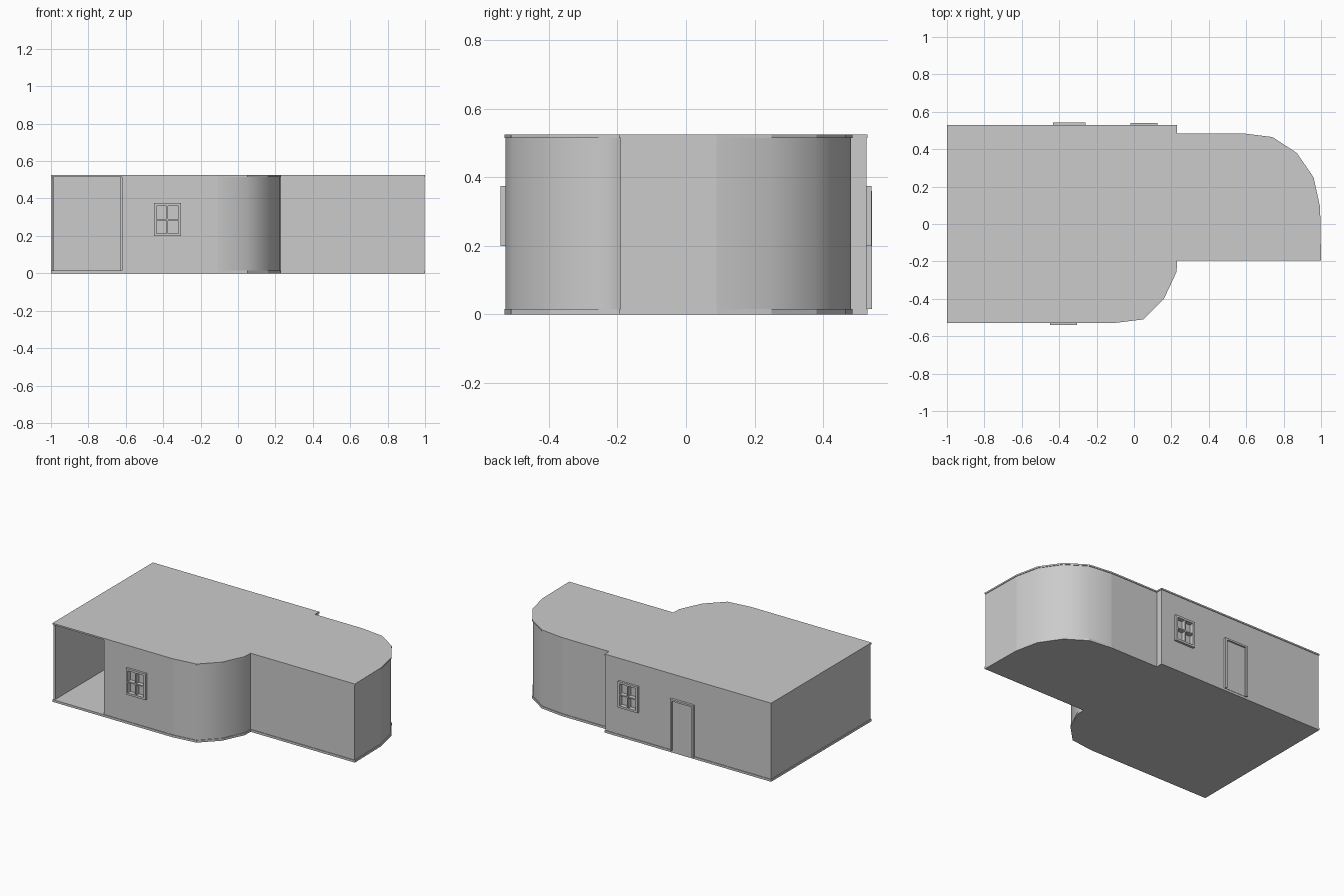
import bpy, bmesh
from mathutils import Vector

if "Cube" in bpy.data.objects:
    bpy.data.objects.remove(bpy.data.objects["Cube"])

H, FLOOR, ROOF, T, LIP = 0.525, 0.015, 0.515, 0.01, 0.004

# Floor plan outline, counter-clockwise from the front left corner
PLAN = [(-1, -.53), (-.62, -.53), (-.11, -.53), (.05, -.51), (.16, -.40), (.228, -.255),
        (.23, -.195), (1, -.195), (.995, .09), (.96, .25), (.87, .38), (.74, .465),
        (.58, .485), (.23, .485), (.23, .53), (-1, .53)]


def offset(pts, d):
    """Inset a closed outline with mitred corners."""
    out = []
    n = len(pts)
    for i in range(n):
        p, q, r = (Vector(pts[k % n]) for k in (i - 1, i, i + 1))
        a, b = (q - p).normalized(), (r - q).normalized()
        na, nb = Vector((-a.y, a.x)), Vector((-b.y, b.x))
        out.append(tuple(q + (na + nb) * d / (1 + na.dot(nb))))
    return out


def prism(name, pts, z0, z1, smooth=False):
    bm = bmesh.new()
    f = bm.faces.new([bm.verts.new((x, y, z0)) for x, y in pts])
    ext = bmesh.ops.extrude_face_region(bm, geom=[f])
    top = [v for v in ext["geom"] if isinstance(v, bmesh.types.BMVert)]
    bmesh.ops.translate(bm, verts=top, vec=(0, 0, z1 - z0))
    bmesh.ops.recalc_face_normals(bm, faces=bm.faces)
    me = bpy.data.meshes.new(name)
    bm.to_mesh(me)
    bm.free()
    ob = bpy.data.objects.new(name, me)
    bpy.context.collection.objects.link(ob)
    if smooth:
        bpy.ops.object.select_all(action='DESELECT')
        bpy.context.view_layer.objects.active = ob
        ob.select_set(True)
        bpy.ops.object.shade_smooth_by_angle(angle=0.9)
    return ob


def box(name, x0, x1, y0, y1, z0, z1):
    return prism(name, [(x0, y0), (x1, y0), (x1, y1), (x0, y1)], z0, z1)


# Floor and roof slabs
prism("floor_slab", PLAN, 0, FLOOR)
prism("roof_slab", PLAN, ROOF, H)

# Outer walls, leaving the garage opening between points 0 and 1
outer, inner = offset(PLAN, LIP), offset(PLAN, LIP + T)


def wall(name, i, j, smooth=False):
    ids = [k % len(PLAN) for k in range(i, j + 1)]
    return prism(name, [outer[k] for k in ids] + [inner[k] for k in reversed(ids)],
                 FLOOR, ROOF, smooth)


front = wall("front_wall", 1, 2)
wall("front_curved_wall", 2, 6, True)
wall("wing_front_wall", 6, 7)
wall("wing_end_wall", 7, 8)
wall("wing_curved_wall", 8, 12, True)
wall("wing_back_wall", 12, 13)
wall("step_wall", 13, 14)
back = wall("back_wall", 14, 15)
wall("left_wall", 15, 16)

# Inner partitions
for name, x in (("garage_partition", -.63), ("room_partition", -.28)):
    box(name, x, x + T, -.516, .516, FLOOR, ROOF)


def cut(target, x0, x1, y, z0, z1):
    """Cut an opening through a wall."""
    c = box("cutter", x0, x1, y - .05, y + .05, z0, z1)
    c.hide_render = True
    m = target.modifiers.new("opening", 'BOOLEAN')
    m.object, m.solver = c, 'EXACT'
    bpy.context.view_layer.objects.active = target
    bpy.ops.object.modifier_apply(modifier=m.name)
    bpy.data.objects.remove(c)


def window(name, target, cx, s):
    """Four-pane window; s is the outward y direction."""
    w, z0, z1, b = .073, .2, .375, .014
    y0, y1 = sorted((s * .51, s * .541))
    cut(target, cx - w + .005, cx + w - .005, s * .52, z0 + .005, z1 - .005)
    zm = (z0 + z1) / 2
    for sx in (-1, 1):
        xa, xb = sorted((cx + sx * w, cx + sx * (w - b)))
        box(name + "_side_frame", xa, xb, y0, y1, z0, z1)
    for za, zb in ((z0, z0 + b), (zm - .004, zm + .004), (z1 - b, z1)):
        box(name + "_cross_bar", cx - w + b, cx + w - b, y0, y1, za, zb)
    for za, zb in ((z0 + b, zm - .004), (zm + .004, z1 - b)):
        box(name + "_upright_bar", cx - .004, cx + .004, y0, y1, za, zb)
    g0, g1 = sorted((s * .51, s * .513))
    box(name + "_glass", cx - w + b, cx + w - b, g0, g1, z0 + b, z1 - b)


window("front_window", front, -.377, -1)
window("back_window", back, .053, 1)

# Back door with a raised frame around the panel
for xa, xb in ((-.432, -.42), (-.272, -.26)):
    box("door_jamb", xa, xb, .52, .542, FLOOR, .36)
box("door_lintel", -.42, -.272, .52, .542, .348, .36)
box("door_panel", -.42, -.272, .52, .532, FLOOR, .348)
